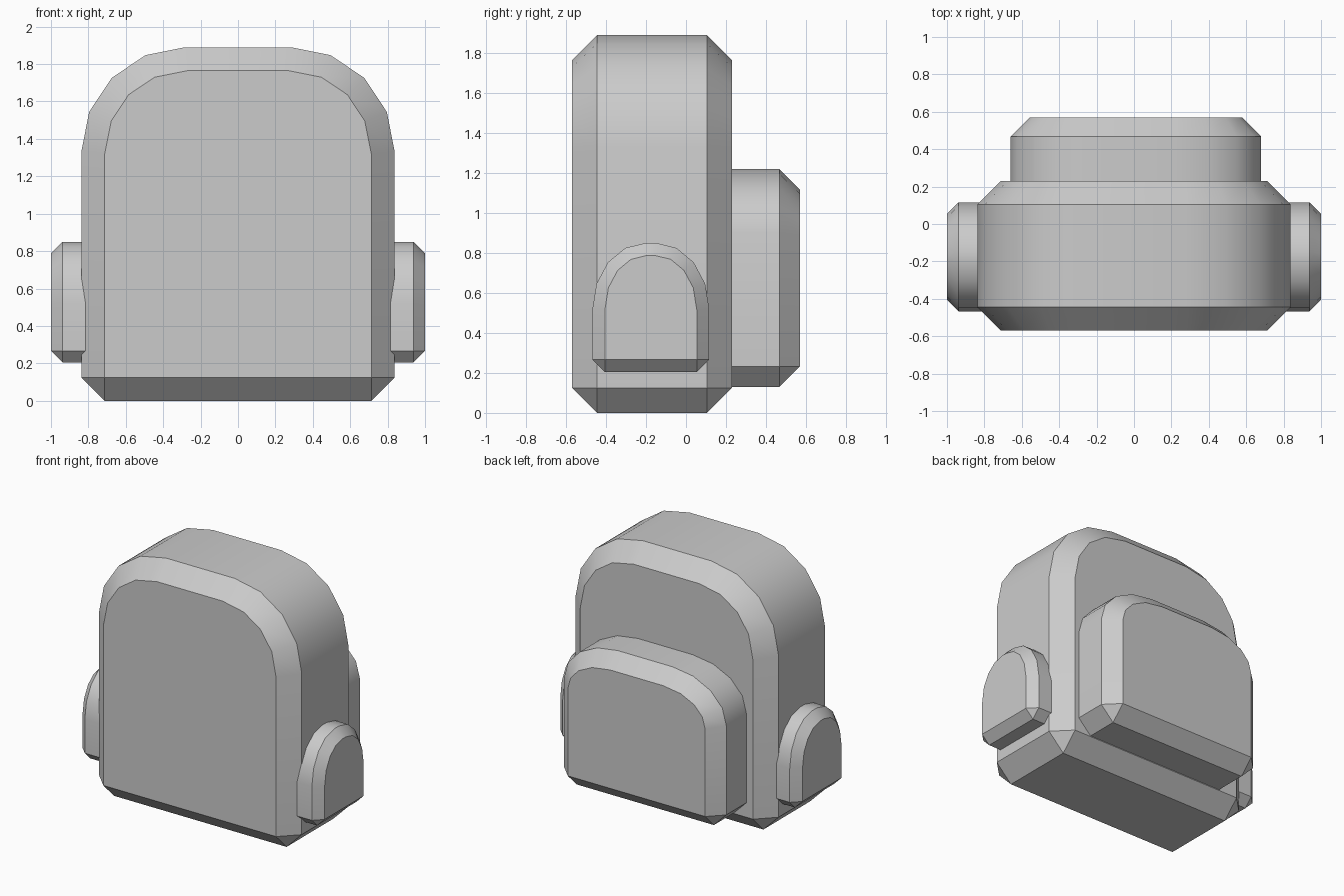
import bpy, bmesh
from math import sin, cos, pi, radians
from mathutils import Vector

if "Cube" in bpy.data.objects:
    bpy.data.objects.remove(bpy.data.objects["Cube"])


def arch(half, z0, z1, ru, rz, steps=4):
    """Outline with square bottom corners and elliptical top corners."""
    pts = [(half, z0)]
    for i in range(steps + 1):
        a = pi / 2 * i / steps
        pts.append((half - ru + ru * cos(a), z1 - rz + rz * sin(a)))
    return pts + [(-u, z) for u, z in reversed(pts)]


def padded_block(name, outline, place, direction, bevel):
    """Extrude an outline and chamfer all its sharp edges."""
    bm = bmesh.new()
    face = bm.faces.new([bm.verts.new(place(u, z)) for u, z in outline])
    ext = bmesh.ops.extrude_face_region(bm, geom=[face], use_keep_orig=True)
    verts = [g for g in ext["geom"] if isinstance(g, bmesh.types.BMVert)]
    bmesh.ops.translate(bm, verts=verts, vec=Vector(direction))
    bmesh.ops.recalc_face_normals(bm, faces=bm.faces)
    sharp = [e for e in bm.edges if e.calc_face_angle(0) > radians(40)]
    bmesh.ops.bevel(bm, geom=sharp, offset=bevel, offset_type='OFFSET',
                    segments=1, profile=0.5, affect='EDGES')
    bmesh.ops.recalc_face_normals(bm, faces=bm.faces)
    mesh = bpy.data.meshes.new(name)
    bm.to_mesh(mesh)
    bm.free()
    obj = bpy.data.objects.new(name, mesh)
    bpy.context.collection.objects.link(obj)
    bpy.ops.object.select_all(action='DESELECT')
    obj.select_set(True)
    bpy.context.view_layer.objects.active = obj
    bpy.ops.object.shade_smooth_by_angle(angle=radians(30))
    return obj


# Main bag
padded_block("main_bag", arch(0.838, 0, 1.89, 0.555, 0.56),
             lambda u, z: (u, -0.57, z), (0, 0.80, 0), 0.125)

# Large pocket on the back (+y) side
padded_block("large_pocket", arch(0.67, 0.13, 1.22, 0.444, 0.32),
             lambda u, z: (u + 0.01, 0.0, z), (0, 0.57, 0), 0.103)

# Side pockets
for side, label in ((1, "right"), (-1, "left")):
    padded_block(label + "_side_pocket", arch(0.292, 0.205, 0.85, 0.265, 0.33),
                 lambda u, z: (side * 0.70, u - 0.176, z), (side * 0.30, 0, 0), 0.062)
